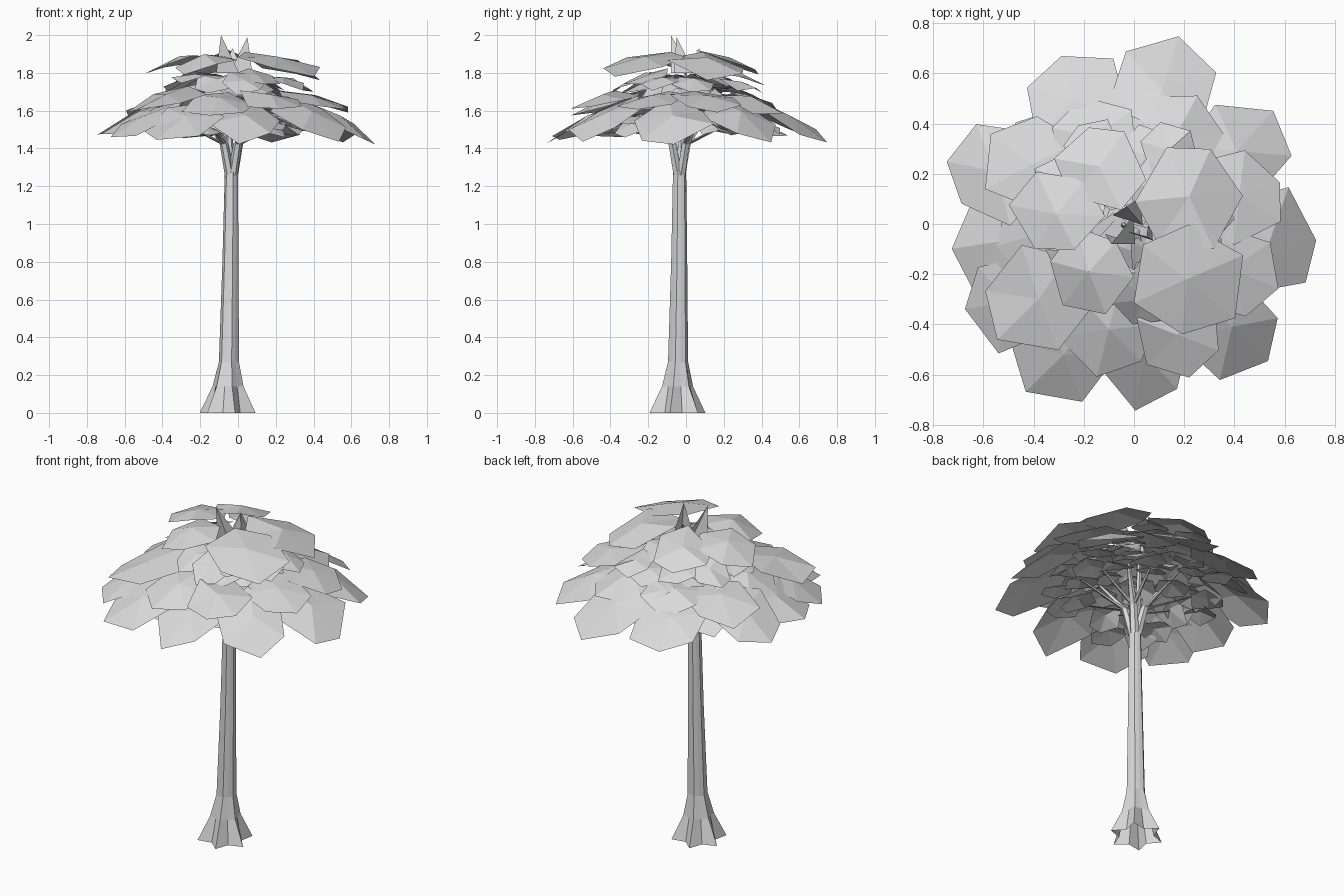
import bpy, bmesh, math, random
from mathutils import Vector

random.seed(11)
cube = bpy.data.objects.get("Cube")
if cube:
    bpy.data.objects.remove(cube, do_unlink=True)

grey = bpy.data.materials.new("light grey")
grey.use_nodes = True
COLOUR = (0.7, 0.7, 0.7, 1)
grey.diffuse_color = COLOUR
grey.node_tree.nodes["Principled BSDF"].inputs["Base Color"].default_value = COLOUR


def finish(name, bm):
    mesh = bpy.data.meshes.new(name)
    bm.to_mesh(mesh)
    bm.free()
    mesh.materials.append(grey)
    bpy.context.collection.objects.link(bpy.data.objects.new(name, mesh))


def tube(name, rings, sides, start=0.0):
    """Loft open rings of (centre, ridge radius, valley radius)."""
    bm = bmesh.new()
    loops = []
    for centre, ridge, valley in rings:
        loop = []
        for i in range(sides):
            a = math.tau * i / sides + start
            r = valley if i % 2 else ridge
            loop.append(bm.verts.new(Vector(centre) + Vector((r * math.cos(a), r * math.sin(a), 0))))
        loops.append(loop)
    for low, high in zip(loops, loops[1:]):
        for i in range(sides):
            j = (i + 1) % sides
            bm.faces.new((low[i], low[j], high[j], high[i]))
    finish(name, bm)


def leaf(bm, x, y, z, radius, yaw, slope, dome=0.04):
    """Hexagonal card folded round a raised centre, drooping outward."""
    out = Vector((x + 0.04, y + 0.02, 0)).normalized()
    centre = bm.verts.new((x, y, z))
    rim = []
    for k in range(6):
        a = math.radians(yaw + 60 * k) + random.uniform(-0.12, 0.12)
        arm = Vector((math.cos(a), math.sin(a), 0)) * radius * random.uniform(0.88, 1.1)
        drop = slope * arm.dot(out) + dome + random.uniform(-0.025, 0.025)
        rim.append(bm.verts.new(Vector((x, y, z - drop)) + arm))
    for i in range(6):
        bm.faces.new((centre, rim[i], rim[(i + 1) % 6]))


def layer(name, cards, z, slope):
    bm = bmesh.new()
    for x, y, radius, yaw in cards:
        leaf(bm, x, y, z + random.uniform(-0.015, 0.015), radius, yaw, slope)
    finish(name, bm)


# Trunk with six flared roots
tube("trunk", [((-0.055, -0.045, 0), 0.153, 0.095),
               ((-0.053, -0.045, 0.14), 0.085, 0.068),
               ((-0.048, -0.042, 0.27), 0.055, 0.05),
               ((-0.04, -0.036, 0.8), 0.044, 0.04),
               ((-0.035, -0.034, 1.28), 0.036, 0.033)], 12, math.radians(45))

# Forking limbs, each with two twigs
FORK = Vector((-0.035, -0.034, 1.26))
UP = Vector((0, 0, 1))
for n in range(4):
    a = math.radians(40 + 90 * n)
    d = Vector((math.cos(a), math.sin(a), 0))
    elbow = FORK + d * 0.05 + UP * 0.16
    tube(f"limb_{n + 1}", [(FORK + d * 0.012, 0.026, 0.026), (elbow, 0.023, 0.023),
                           (FORK + d * 0.2 + UP * 0.34, 0.01, 0.01)], 6)
    for k, turn in enumerate((-0.5, 0.5)):
        t = Vector((math.cos(a + turn), math.sin(a + turn), 0))
        tube(f"twig_{n + 1}_{k + 1}", [(elbow, 0.014, 0.014),
                                       (FORK + t * 0.34 + UP * 0.31, 0.006, 0.006)], 4)
tube("leader", [(FORK, 0.022, 0.022), ((-0.05, -0.02, 1.55), 0.016, 0.016),
                ((-0.04, 0, 1.84), 0.008, 0.008)], 6)

# Wide lower skirt: x, y, radius, direction of one corner
layer("lower_leaves", [(0.11, 0.53, 0.21, 72), (-0.24, 0.49, 0.21, 110), (-0.55, 0.21, 0.21, 166),
                       (-0.54, -0.07, 0.2, 185), (-0.49, -0.31, 0.2, 190), (-0.28, -0.52, 0.21, 230),
                       (0.04, -0.52, 0.21, 255), (0.39, -0.41, 0.21, 315), (0.54, -0.07, 0.21, 8),
                       (0.41, 0.29, 0.21, 50)], 1.585, 0.5)

# Middle layer
layer("middle_leaves", [(-0.38, -0.3, 0.22, 170), (-0.1, -0.42, 0.19, 250), (0.17, -0.44, 0.19, 280),
                        (0.39, -0.18, 0.19, 340), (0.42, 0.12, 0.19, 20), (0.16, 0.34, 0.18, 60),
                        (-0.16, 0.34, 0.18, 100), (-0.4, 0.24, 0.2, 145), (-0.38, -0.04, 0.19, 190)],
      1.68, 0.3)

# Crown leaves
layer("crown_leaves", [(0.22, 0.11, 0.22, 0), (0.21, -0.22, 0.24, 325), (-0.18, -0.19, 0.17, 230),
                       (-0.31, 0.04, 0.18, 175), (-0.14, 0.23, 0.18, 110)], 1.895, 0.3)

# Small leaves under the skirt, and in the gap below the crown
FILLS = (("underside_leaves", 34, 1.54, 1.64, 0.18, 0.5, 0.1),
         ("gap_leaves", 32, 1.69, 1.82, 0.08, 0.34, 0.12))
for name, count, low, high, near, far, size in FILLS:
    bm = bmesh.new()
    for i in range(count):
        a = i * 2.4
        r = random.uniform(near, far)
        leaf(bm, r * math.cos(a) - 0.03, r * math.sin(a), random.uniform(low, high) - 0.08 * r,
             size, random.uniform(0, 60), random.uniform(0.1, 0.6), 0.02)
    finish(name, bm)

# Upright shoots at the very top
shoots = bmesh.new()
for x, y, tip in ((-0.09, -0.08, 2.0), (0.05, -0.05, 1.99), (-0.03, 0.07, 1.93)):
    base = [shoots.verts.new((x * 0.5 + dx, y * 0.5 + dy, 1.8))
            for dx, dy in ((-0.07, 0), (0.05, -0.04), (0.04, 0.07))]
    top = shoots.verts.new((x, y, tip))
    for i in range(2):
        shoots.faces.new((base[i], base[i + 1], top))
finish("top_shoots", shoots)
